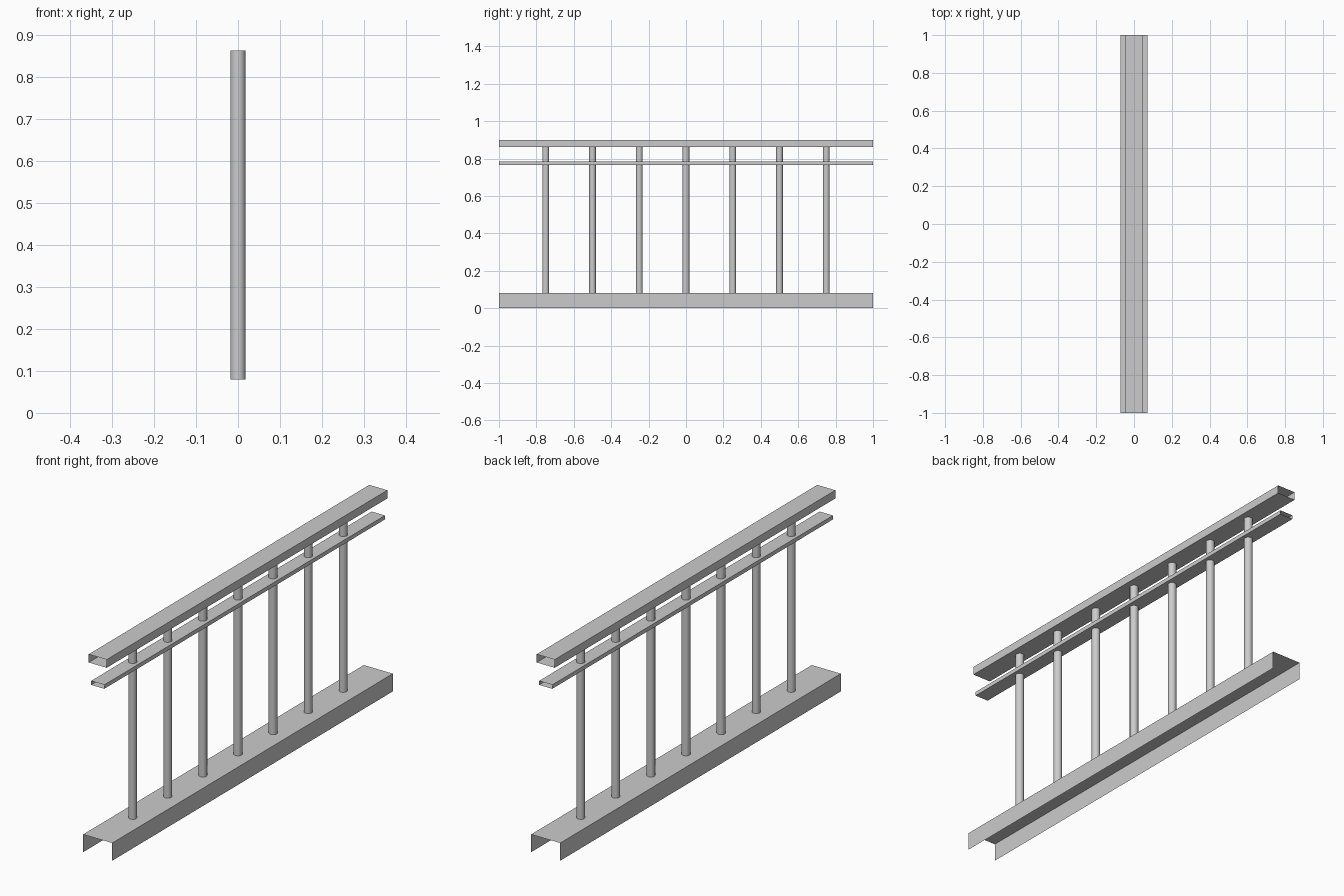
import bpy
import bmesh

cube = bpy.data.objects.get("Cube")
if cube:
    bpy.data.objects.remove(cube, do_unlink=True)

# Single painted metal colour
grey = bpy.data.materials.new("grey_metal")
grey.use_nodes = True
colour = (0.6, 0.6, 0.6, 1)
grey.diffuse_color = colour
grey.node_tree.nodes["Principled BSDF"].inputs["Base Color"].default_value = colour

LENGTH = 2.0


def sheet_rail(name, width, bottom, top, closed):
    """Thin sheet profile swept along y, with open ends."""
    w = width / 2
    profile = [(-w, bottom), (-w, top), (w, top), (w, bottom)]
    bm = bmesh.new()
    ends = [[bm.verts.new((x, y, z)) for x, z in profile]
            for y in (-LENGTH / 2, LENGTH / 2)]
    for i in range(4 if closed else 3):
        j = (i + 1) % 4
        bm.faces.new((ends[0][i], ends[1][i], ends[1][j], ends[0][j]))
    mesh = bpy.data.meshes.new(name)
    bm.to_mesh(mesh)
    bm.free()
    mesh.materials.append(grey)
    obj = bpy.data.objects.new(name, mesh)
    bpy.context.collection.objects.link(obj)


# Base channel (open below) and two hollow rails
sheet_rail("base_channel", 0.145, 0.0, 0.08, False)
sheet_rail("middle_rail", 0.066, 0.765, 0.783, True)
sheet_rail("top_rail", 0.09, 0.863, 0.9, True)

# Round balusters between base and top rail
z0, z1 = 0.08, 0.863
for i in range(7):
    bpy.ops.mesh.primitive_cylinder_add(
        vertices=16, radius=0.018, depth=z1 - z0, end_fill_type='NOTHING',
        location=(0, (i - 3) * 0.25, (z0 + z1) / 2))
    baluster = bpy.context.object
    baluster.name = f"baluster_{i + 1}"
    baluster.data.materials.append(grey)
    bpy.ops.object.shade_smooth_by_angle()
